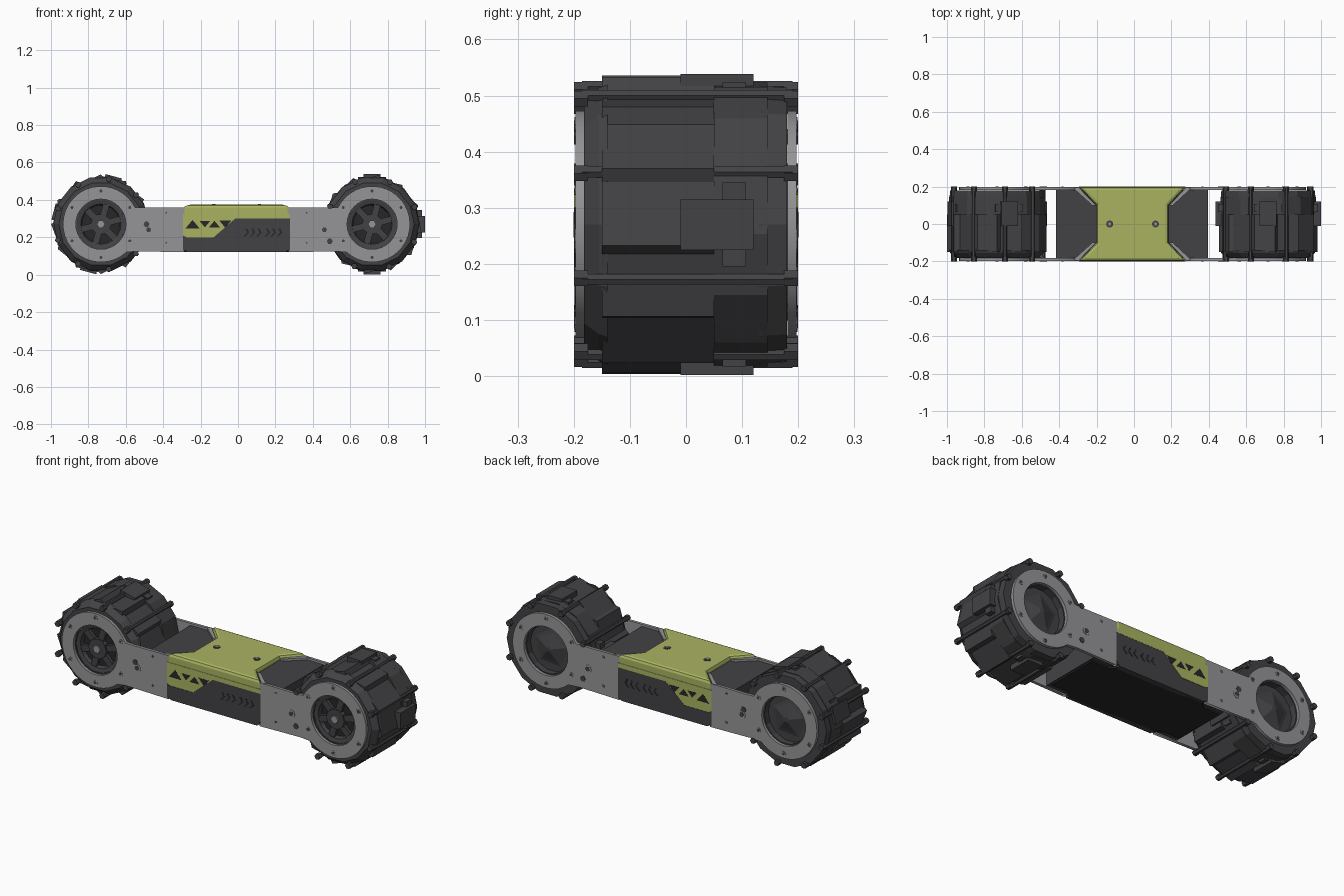
import bpy, bmesh, random
from math import sin, cos, pi, radians, acos, asin

if "Cube" in bpy.data.objects:
    bpy.data.objects.remove(bpy.data.objects["Cube"])
random.seed(4)


def material(name, rgb):
    m = bpy.data.materials.new(name)
    m.diffuse_color = (*rgb, 1)
    m.use_nodes = True
    m.node_tree.nodes["Principled BSDF"].inputs["Base Color"].default_value = m.diffuse_color
    return m


DARK = material("dark_rubber", (0.055, 0.055, 0.06))
BLACK = material("recess_black", (0.02, 0.02, 0.02))
STEEL = material("steel", (0.3, 0.3, 0.31))
LIME = material("lime_cover", (0.4, 0.45, 0.12))
CZ = 0.27


def finish(bm, name, mat, bevel=0):
    bmesh.ops.recalc_face_normals(bm, faces=bm.faces)
    me = bpy.data.meshes.new(name)
    bm.to_mesh(me)
    bm.free()
    me.materials.append(mat)
    ob = bpy.data.objects.new(name, me)
    bpy.context.collection.objects.link(ob)
    if bevel:
        b = ob.modifiers.new("bevel", 'BEVEL')
        b.width, b.segments, b.limit_method = bevel, 2, 'ANGLE'
        b.angle_limit = radians(50)
    return ob


def loft(name, loops, mat, closed=False, bevel=0):
    """Join equal-length loops of 3D points; cap the ends unless closed."""
    bm = bmesh.new()
    rings = [[bm.verts.new(p) for p in lp] for lp in loops]
    n = len(rings[0])
    for a, b in zip(rings, rings[1:] + (rings[:1] if closed else [])):
        for i in range(n):
            j = (i + 1) % n
            bm.faces.new((a[i], a[j], b[j], b[i]))
    if not closed:
        bm.faces.new(rings[0])
        bm.faces.new(rings[-1])
    return finish(bm, name, mat, bevel)


def prism(name, pts, axis, lo, hi, mat, bevel=0):
    """Extrude an (x,z) outline along y, or an (x,y) outline along z."""
    def place(t):
        return [(u, t, v) if axis == 'y' else (u, v, t) for u, v in pts]
    return loft(name, [place(lo), place(hi)], mat, bevel=bevel)


def rect(x0, x1, y0, y1):
    return [(x0, y0), (x1, y0), (x1, y1), (x0, y1)]


def ring(cx, cz, r, n, phase=0.0):
    return [(cx + r * cos(phase + 2 * pi * i / n), cz + r * sin(phase + 2 * pi * i / n)) for i in range(n)]


def lathe(name, cx, profile, n, mat):
    """Closed (radius, y) profile revolved about a wheel axle."""
    loops = [[(x, y, z) for x, z in ring(cx, CZ, r, n)] for r, y in profile]
    return loft(name, loops, mat, closed=True)


def radial_box(name, cx, a, r0, r1, w, y0, y1, mat):
    """Box pointing outwards from a wheel axle at angle a, w wide."""
    c, s = cos(a), sin(a)
    pts = [(cx + r * c - t * s, CZ + r * s + t * c)
           for r, t in ((r0, -w / 2), (r1, -w / 2), (r1, w / 2), (r0, w / 2))]
    return prism(name, pts, 'y', y0, y1, mat)


def side_plate(name, cx, x_end, y):
    """Ring round the wheel joined to an arm that reaches the body."""
    d = 1 if x_end > cx else -1
    a0, a1 = asin(0.09 / 0.203), 2 * pi - asin(0.15 / 0.203)
    outer = [(cx + d * 0.203 * cos(a0 + (a1 - a0) * i / 30), CZ + 0.203 * sin(a0 + (a1 - a0) * i / 30))
             for i in range(31)]
    outer += [(cx + d * 0.2, 0.125), (x_end, 0.12), (x_end, 0.36), (cx + d * 0.23, 0.358)]
    cu = bpy.data.curves.new(name, 'CURVE')
    cu.dimensions, cu.fill_mode, cu.extrude = '2D', 'BOTH', 0.008
    for pts in (outer, ring(cx, CZ, 0.134, 32)):
        sp = cu.splines.new('POLY')
        sp.points.add(len(pts) - 1)
        for p, (u, v) in zip(sp.points, pts):
            p.co = (u, v, 0, 1)
        sp.use_cyclic_u = True
    cu.materials.append(STEEL)
    ob = bpy.data.objects.new(name, cu)
    ob.location, ob.rotation_euler = (0, y, 0), (pi / 2, 0, 0)
    bpy.context.collection.objects.link(ob)
    bpy.ops.object.select_all(action='DESELECT')
    ob.select_set(True)
    bpy.context.view_layer.objects.active = ob
    bpy.ops.object.convert(target='MESH')


def span(s, a, b):
    return sorted((s * a, s * b))


def bolt(name, x, z, r, s):
    prism(name + "_washer", ring(x, z, r, 10), 'y', *span(s, 0.19, 0.199), STEEL)
    prism(name, ring(x, z, r * 0.6, 6), 'y', *span(s, 0.19, 0.2), DARK)


def wheel(side, cx, rods, phase, blocks):
    # drum: overlapping tread slats, smoother rear half, tapered front
    n = 12
    saw = []
    for i in range(n):
        a = phase + 2 * pi * i / n
        saw += [(a, 0.266), (a + 0.45, 0.245 + random.uniform(-0.006, 0.006))]

    def outline(scale, y):
        return [(cx + r * scale * cos(a), y, CZ + r * scale * sin(a)) for a, r in saw]
    loft(side + "_tread_slats", [outline(1, -0.15), outline(1, 0.05)], DARK)
    prism(side + "_drum_rear", ring(cx, CZ, 0.256, 14, phase), 'y', 0.05, 0.145, DARK)
    lathe(side + "_rear_shoulder", cx, [(0.13, 0.13), (0.254, 0.13), (0.25, 0.18), (0.13, 0.18)], 14, DARK)
    lathe(side + "_front_shoulder", cx, [(0.13, -0.14), (0.256, -0.14), (0.25, -0.155),
                                        (0.225, -0.182), (0.13, -0.182)], 14, DARK)
    # cross rods with knob ends
    for i in range(rods):
        a = phase + 2 * pi * i / rods
        x, z = cx + 0.25 * cos(a), CZ + 0.25 * sin(a)
        prism(side + "_tread_rod", ring(x, z, 0.011, 6), 'y', -0.185, 0.19, DARK)
        for s in (-1, 1):
            prism(side + "_rod_knob", ring(x - 0.006 * cos(a), z - 0.006 * sin(a), 0.016, 6), 'y',
                  *span(s, 0.175, 0.2), DARK)
    # grip blocks
    for a, r in blocks:
        a = radians(a)
        radial_box(side + "_grip_block", cx, a, 0.23, r, 0.09, -0.01, 0.12, DARK)
        radial_box(side + "_grip_block_base", cx, a, 0.22, r - 0.015, 0.15, 0.065, 0.107, DARK)
    # front rim: spoked, with raised hub
    lathe(side + "_rim", cx, [(0.098, -0.14), (0.131, -0.14), (0.131, -0.178), (0.108, -0.172)], 20, DARK)
    for i in range(6):
        radial_box(side + "_spoke", cx, i * pi / 3 + 0.25, 0.03, 0.11, 0.035, -0.17, -0.14, DARK)
    prism(side + "_hub", ring(cx, CZ, 0.055, 10), 'y', -0.178, -0.14, DARK)
    prism(side + "_hub_bolt", ring(cx, CZ, 0.022, 6), 'y', -0.187, -0.17, STEEL)
    prism(side + "_hub_recess", ring(cx, CZ, 0.1, 16), 'y', -0.153, -0.14, BLACK)
    # back rim: faceted cap
    loft(side + "_rear_hub", [[(x, y, z) for x, z in ring(cx, CZ, r, 5, 0.4)]
                             for r, y in ((0.13, 0.14), (0.085, 0.15), (0.015, 0.172))], DARK)


wheel("left_wheel", -0.733, 9, 0.0, [(75, 0.265), (165, 0.262), (255, 0.265), (345, 0.265)])
wheel("right_wheel", 0.717, 8, radians(22), [(0, 0.282), (90, 0.268), (180, 0.282), (270, 0.268)])

# side plates and their bolts
for s in (-1, 1):
    for side, cx, xe, d in (("left", -0.733, -0.285, 1), ("right", 0.717, 0.27, -1)):
        side_plate(side + "_side_plate", cx, xe, s * 0.189)
        for i in range(6):
            a = pi / 2 + i * pi / 3
            bolt(side + "_ring_bolt", cx + 0.178 * cos(a), CZ + 0.178 * sin(a), 0.014, s)
        bolt(side + "_arm_bolt", cx + d * 0.255, 0.24, 0.023, s)
        for z in (0.17, 0.33):
            bolt(side + "_arm_screw", cx + d * 0.35, z, 0.008, s)

# body: dark core with a waisted centre and lime cover
waist = [(-0.295, -0.198), (0.277, -0.198), (0.185, -0.1), (0.185, 0.1),
         (0.277, 0.198), (-0.295, 0.198), (-0.2, 0.1), (-0.2, -0.1)]
prism("core_body", rect(-0.417, 0.396, -0.181, 0.181), 'z', 0.128, 0.348, DARK)
prism("lower_housing", waist, 'z', 0.128, 0.30, DARK)
prism("top_cover", waist, 'z', 0.295, 0.374, LIME, bevel=0.016)
for x in (-0.13, 0.115):
    prism("cover_screw", ring(x, 0.0, 0.019, 12), 'z', 0.37, 0.376, DARK)
    prism("cover_screw_head", ring(x, 0.0, 0.009, 6), 'z', 0.37, 0.378, STEEL)

# steel trim along the flared edges of the cover
for s in (-1, 1):
    for x0, x1, d in ((-0.298, -0.203, -1), (0.28, 0.188, 1)):
        prism("flare_trim", [(x0, s * 0.197), (x1, s * 0.1), (x1 + d * 0.02, s * 0.1), (x0 + d * 0.025, s * 0.19)],
              'z', 0.33, 0.36, STEEL)

# front and back panels with markings
for s in (-1, 1):
    prism("lower_panel", [(-0.294, 0.145), (-0.27, 0.12), (0.255, 0.12), (0.276, 0.145), (0.276, 0.3),
                          (-0.012, 0.3), (-0.13, 0.197), (-0.294, 0.197)], 'y', *span(s, 0.17, 0.199), DARK)
    prism("lime_panel", [(-0.294, 0.21), (-0.275, 0.2), (-0.13, 0.2), (-0.015, 0.3), (0.276, 0.3),
                         (0.276, 0.325), (-0.294, 0.325)], 'y', *span(s, 0.17, 0.2), LIME)
    for x, w, up in ((-0.243, 0.038, 1), (-0.177, 0.028, -1), (-0.126, 0.03, 1), (-0.068, 0.032, -1)):
        h = w * 0.6
        prism("triangle_vent", [(x - w, 0.27 - up * h), (x + w, 0.27 - up * h), (x, 0.27 + up * h)],
              'y', *span(s, 0.19, 0.2005), BLACK)
    for i in range(6):
        x = 0.03 + i * 0.033 + (0.012 if i > 2 else 0)
        prism("slash_vent", [(x, 0.205), (x + 0.01, 0.205), (x + 0.03, 0.225), (x + 0.018, 0.248),
                             (x + 0.008, 0.248), (x + 0.019, 0.225)], 'y', *span(s, 0.19, 0.2), BLACK)

# underside skid plate
prism("skid_plate", [(-0.41, -0.15), (-0.31, -0.15), (-0.27, -0.185), (0.25, -0.185), (0.29, -0.15), (0.39, -0.15),
                     (0.39, 0.15), (0.29, 0.15), (0.25, 0.185), (-0.27, 0.185), (-0.31, 0.15), (-0.41, 0.15)],
      'z', 0.12, 0.135, BLACK)
